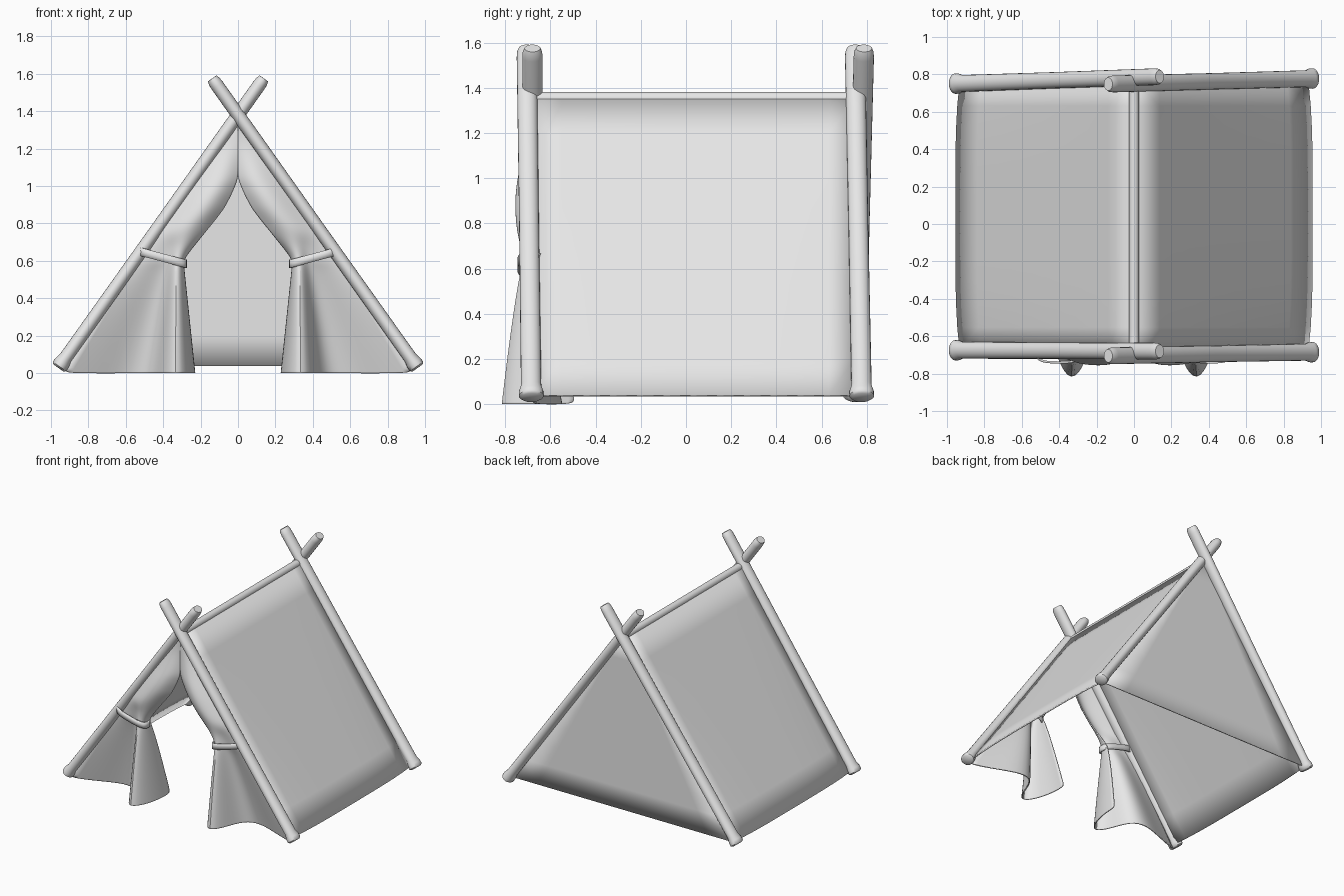
import bpy, math
from mathutils import Vector

if "Cube" in bpy.data.objects:
    bpy.data.objects.remove(bpy.data.objects["Cube"])


def material(name, rgb):
    m = bpy.data.materials.new(name)
    m.diffuse_color = (*rgb, 1)
    m.use_nodes = True
    m.node_tree.nodes["Principled BSDF"].inputs["Base Color"].default_value = m.diffuse_color
    return m


GREY = material("light grey", (0.8, 0.8, 0.8))


def make(name, verts, faces, angle=50):
    me = bpy.data.meshes.new(name)
    me.from_pydata([tuple(v) for v in verts], [], faces)
    me.update()
    me.materials.append(GREY)
    ob = bpy.data.objects.new(name, me)
    bpy.context.collection.objects.link(ob)
    bpy.ops.object.select_all(action='DESELECT')
    ob.select_set(True)
    bpy.context.view_layer.objects.active = ob
    bpy.ops.object.shade_smooth_by_angle(angle=math.radians(angle))
    return ob


def rod(name, a, b, rw, rd, profile, n=20):
    """Rod from a to b; profile lists (distance fraction, radius factor)."""
    a, b = Vector(a), Vector(b)
    d = (b - a).normalized()
    ref = Vector((1, 0, 0)) if abs(d.y) > 0.9 else Vector((0, 1, 0))
    v = (ref - d * ref.dot(d)).normalized()
    u = v.cross(d)
    verts, faces = [], []
    for t, f in profile:
        for i in range(n):
            w = 2 * math.pi * i / n
            verts.append(a.lerp(b, t) + u * rw * f * math.cos(w) + v * rd * f * math.sin(w))
    for k in range(len(profile) - 1):
        for i in range(n):
            j = (i + 1) % n
            faces.append((k * n + i, k * n + j, k * n + n + j, k * n + n + i))
    faces.append(tuple(reversed(range(n))))
    faces.append(tuple(range((len(profile) - 1) * n, len(profile) * n)))
    return make(name, verts, faces)


def grid(name, rows, thick, levels=0):
    n = len(rows[0])
    faces = [(k * n + i, k * n + i + 1, k * n + n + i + 1, k * n + n + i)
             for k in range(len(rows) - 1) for i in range(n - 1)]
    ob = make(name, [p for r in rows for p in r], faces, 80)
    if levels:
        s = ob.modifiers.new("smooth", 'SUBSURF')
        s.levels = s.render_levels = levels
    s = ob.modifiers.new("cloth", 'SOLIDIFY')
    s.thickness, s.offset = thick, 0
    return ob


def interp(pts, t):
    for (a, x), (b, y) in zip(pts, pts[1:]):
        if t <= b:
            return x + (y - x) * max(0, t - a) / (b - a)
    return pts[-1][1]


def pole_x(z):
    return max(0.0, 0.96 - (z - 0.025) / 1.412)


# Crossed poles: (name, side of foot, y at foot, y at top)
POLE = [(0, 0.95), (0.005, 1.22), (0.018, 1.2), (0.035, 1.0), (0.5, 0.97),
        (0.975, 1.0), (0.99, 0.95), (1, 0.78)]
for name, s, y0, y1 in [("front_pole_left", -1, -0.675, -0.68),
                        ("front_pole_right", 1, -0.685, -0.705),
                        ("back_pole_left", -1, 0.75, 0.788),
                        ("back_pole_right", 1, 0.778, 0.748)]:
    rod(name, (s * 0.96, y0, 0.028), (-s * 0.138, y1, 1.575), 0.036, 0.045, POLE)

# Ridge pole
rod("ridge_pole", (0, -0.69, 1.352), (0, 0.76, 1.352), 0.03, 0.028, [(0, 1), (1, 1)])

# Sloping side sheets
for side, s in (("left", -1), ("right", 1)):
    rows = []
    for k in range(9):
        z = 0.037 + (1.355 - 0.037) * k / 8
        rows.append([(s * (pole_x(z) - 0.022 * abs(2 * i / 12 - 1) ** 4 * (1 - k / 8)),
                      -0.67 + 1.42 * i / 12, z) for i in range(13)])
    grid("side_sheet_" + side, rows, 0.01)

# Back sheet
rows = []
for k in range(9):
    z = 0.037 + 1.31 * k / 8
    rows.append([(pole_x(z) * (i / 4 - 1), 0.757, z) for i in range(9)])
grid("back_sheet", rows, 0.01)

# Curtains: hem and waist paths from pole to opening
HEM = [(0.94, -0.68), (0.75, -0.61), (0.57, -0.535), (0.45, -0.57), (0.40, -0.74),
       (0.335, -0.845), (0.265, -0.75), (0.232, -0.60), (0.232, -0.49)]
WAIST = [(0.55, -0.68), (0.48, -0.685), (0.42, -0.68), (0.375, -0.685), (0.35, -0.71),
         (0.33, -0.728), (0.31, -0.72), (0.295, -0.69), (0.295, -0.65)]
INNER = [(0.6, 0.29), (0.64, 0.27), (0.75, 0.18), (0.875, 0.08), (0.96, 0.035),
         (1.045, 0), (1.4, 0)]
N = len(HEM)
for side, s in (("left", -1), ("right", 1)):
    rows = []
    for z in (0, 0.03, 0.12, 0.22, 0.32, 0.42, 0.5, 0.56, 0.6):
        t = 1 - z / 0.6
        e = t ** 0.8
        rows.append([(s * (w[0] + (h[0] - w[0]) * t), w[1] + (h[1] - w[1]) * e, z)
                     for h, w in zip(HEM, WAIST)])
    for z in (0.64, 0.69, 0.75, 0.81, 0.875, 0.92, 0.96, 1.0, 1.045, 1.12, 1.22, 1.345):
        f = max(0, 1 - (z - 0.6) / 0.15)
        x0, x1 = pole_x(z), interp(INNER, z)
        puff = 0.065 * math.sin(math.pi * min(1, (z - 0.55) / 0.65))
        row = []
        for i in range(N):
            u = i / (N - 1)
            y = -0.682 - puff * math.sin(math.pi * u ** 1.3) - 0.012 * u
            ug = (WAIST[0][0] - WAIST[i][0]) / (WAIST[0][0] - WAIST[-1][0])
            x = x0 + (x1 - x0) * (u * (1 - f) + ug * f)
            row.append((s * x, y + (WAIST[i][1] - y) * f, z))
        rows.append(row)
    grid("curtain_" + side, rows, 0.008, 2)

    # Tie band around the gathered curtain
    band = []
    for dz in (-0.022, 0, 0.022):
        ring = []
        for i in range(33):
            w = 2 * math.pi * i / 32
            c, q = math.cos(w), math.sin(w)
            x = 0.402 + 0.122 * math.copysign(abs(c) ** 0.7, c)
            y = -0.688 + 0.052 * math.copysign(abs(q) ** 0.7, q)
            ring.append((s * x, y, 0.617 + 0.27 * (x - 0.402) + dz))
        band.append(ring)
    grid("tie_band_" + side, band, 0.012)
